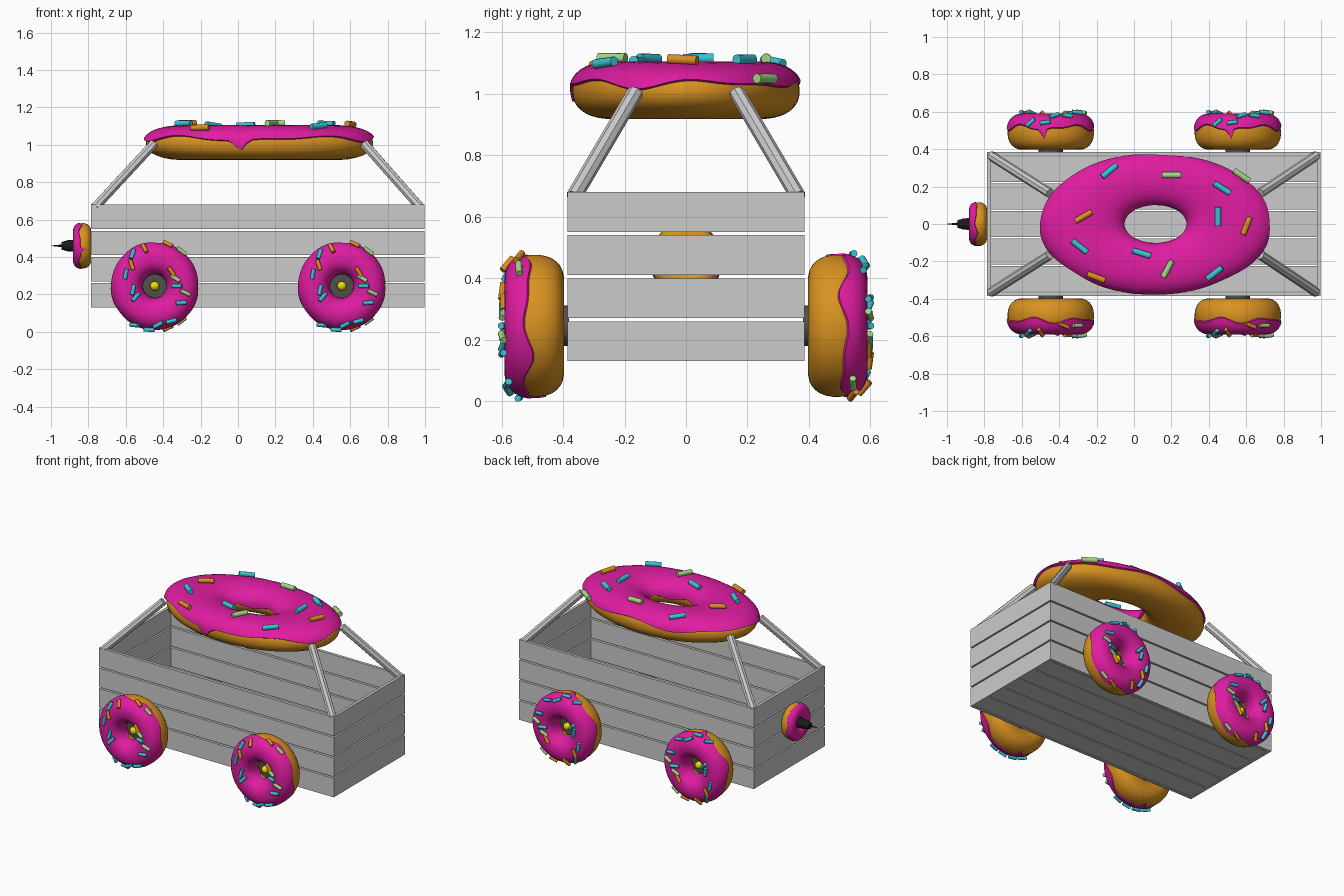
import bpy, bmesh, math
from mathutils import Vector, Matrix, Euler

if "Cube" in bpy.data.objects:
    bpy.data.objects.remove(bpy.data.objects["Cube"])

MAJ, TUBE, N = 0.65, 0.35, 2.25      # unit doughnut: ring radius, tube radius, squareness
ICE = 1.08                           # icing is this much fatter than the dough


def mat(name, r, g, b):
    m = bpy.data.materials.new(name)
    m.diffuse_color = (r, g, b, 1)
    m.use_nodes = True
    m.node_tree.nodes["Principled BSDF"].inputs["Base Color"].default_value = m.diffuse_color
    return m


DOUGH = mat("dough", 0.70, 0.29, 0.015)
PINK = mat("icing", 0.75, 0.012, 0.36)
CYAN = mat("cyan", 0.04, 0.56, 0.66)
ORANGE = mat("orange", 0.72, 0.27, 0.015)
GREEN = mat("green", 0.36, 0.68, 0.23)
YELLOW = mat("yellow", 0.85, 0.75, 0.0)
BLACK = mat("black", 0.01, 0.01, 0.01)
DARK = mat("dark", 0.08, 0.08, 0.07)


def finish(name, bm, mats=(), smooth=0):
    bmesh.ops.recalc_face_normals(bm, faces=bm.faces)
    me = bpy.data.meshes.new(name)
    bm.to_mesh(me)
    bm.free()
    ob = bpy.data.objects.new(name, me)
    bpy.context.collection.objects.link(ob)
    for m in mats:
        me.materials.append(m)
    if smooth:
        bpy.ops.object.select_all(action='DESELECT')
        ob.select_set(True)
        bpy.context.view_layer.objects.active = ob
        bpy.ops.object.shade_smooth_by_angle(angle=math.radians(smooth))
    return ob


def box(name, lo, hi):
    lo, hi = Vector(lo), Vector(hi)
    bm = bmesh.new()
    bmesh.ops.create_cube(bm, size=1, matrix=Matrix.Translation((lo + hi) / 2)
                          @ Matrix.Diagonal((*(hi - lo), 1)))
    return finish(name, bm)


def add_rod(bm, a, b, r1, r2, sides):
    a, b = Vector(a), Vector(b)
    rot = (b - a).to_track_quat('Z', 'Y').to_matrix().to_4x4()
    return bmesh.ops.create_cone(bm, cap_ends=True, segments=sides, radius1=r1, radius2=r2,
                                 depth=(b - a).length,
                                 matrix=Matrix.Translation((a + b) / 2) @ rot)


def rod(name, a, b, r1, r2, sides, mats=(), smooth=0):
    bm = bmesh.new()
    add_rod(bm, a, b, r1, r2, sides)
    return finish(name, bm, mats, smooth)


def power(v):
    return math.copysign(abs(v) ** (2 / N), v)


def ring_point(theta, phi, fat):
    r = MAJ + TUBE * fat * power(math.cos(phi))
    return Vector((r * math.cos(theta), r * math.sin(theta), fat * power(math.sin(phi))))


def edges_of_icing(t):
    drip = 0.5 * math.exp(-((t + 1.74) / 0.06) ** 2)
    outer = 0.24 + 0.11 * math.sin(5 * t + 0.6) + 0.07 * math.sin(8 * t + 2) - drip
    inner = math.pi + 0.05 + 0.12 * math.sin(4 * t)
    return outer, inner


def doughnut(name, loc, rot, scale, sprinkles, length, radius, nseg=80):
    xf = Matrix.LocRotScale(Vector(loc), Euler(rot), None)
    full = xf @ Matrix.Diagonal((*scale, 1))
    # dough ring and the wavy icing shell over it
    for part, m in (("dough", DOUGH), ("icing", PINK)):
        bm = bmesh.new()
        rows = []
        for i in range(nseg):
            t = -math.pi + 2 * math.pi * i / nseg
            if part == "dough":
                pts = [ring_point(t, 2 * math.pi * (j + 0.5) / 28, 1) for j in range(28)]
            else:
                p0, p1 = edges_of_icing(t)
                pts = [ring_point(t, p0 + (p1 - p0) * j / 16, ICE) for j in range(17)]
                pts = [ring_point(t, p0 - 0.04, 0.98)] + pts + [ring_point(t, p1 + 0.04, 0.98)]
            rows.append([bm.verts.new(full @ p) for p in pts])
        k = len(rows[0])
        for i in range(nseg):
            a, b = rows[i], rows[(i + 1) % nseg]
            for j in range(k if part == "dough" else k - 1):
                bm.faces.new((a[j], b[j], b[(j + 1) % k], a[(j + 1) % k]))
        finish(f"{name}_{part}", bm, [m], 60)
    if not sprinkles:
        return
    # sprinkles lying on the icing
    bm = bmesh.new()
    for x, y, ang, col in sprinkles:
        u, v = x / scale[0], y / scale[1]
        c = max(-0.97, min(0.97, (math.hypot(u, v) - MAJ) / (TUBE * ICE)))
        phi, theta = math.acos(math.copysign(abs(c) ** (N / 2), c)), math.atan2(v, u)
        S = Matrix.Diagonal(scale)
        p = S @ ring_point(theta, phi, ICE)
        du = S @ ring_point(theta + 0.01, phi, ICE) - p
        dv = S @ ring_point(theta, phi - 0.01, ICE) - p
        n = dv.cross(du).normalized()
        d = Vector((math.cos(ang), math.sin(ang), 0))
        d = (d - n * d.dot(n)).normalized() * length / 2
        p += n * radius * 0.7
        old = set(bm.faces)
        add_rod(bm, xf @ (p - d), xf @ (p + d), radius, radius, 12)
        for f in set(bm.faces) - old:
            f.material_index = col
    finish(f"{name}_sprinkles", bm, [CYAN, ORANGE, GREEN], 40)


# crate walls: four rows of planks on each side
X0, X1, Y, T = -0.785, 0.998, 0.386, 0.02
for i in range(4):
    z0 = 0.13 + i * 0.14
    z1 = z0 + 0.13
    for s in (-1, 1):
        ya, yb = sorted((s * Y, s * (Y - T)))
        box("side_plank", (X0, ya, z0), (X1, yb, z1))
    box("end_plank", (X0, -Y + T, z0), (X0 + T, Y - T, z1))
    box("end_plank", (X1 - T, -Y + T, z0), (X1, Y - T, z1))

# crate floor: five lengthwise planks
pitch = 2 * (Y - T) / 5
for i in range(5):
    y0 = -Y + T + i * pitch
    box("floor_plank", (X0 + T, y0 + 0.004, 0.131), (X1 - T, y0 + pitch - 0.004, 0.151))

# roof posts
for s in (-1, 1):
    rod("roof_post", (-0.765, s * 0.365, 0.665), (-0.45, s * 0.165, 1.005), 0.026, 0.026, 8)
    rod("roof_post", (0.975, s * 0.365, 0.665), (0.675, s * 0.165, 1.005), 0.026, 0.026, 8)

# roof doughnut, sprinkles as x, y, degrees, colour
roof = [(-0.13, 0.28, 42, 0), (0.2, 0.26, 0, 2), (0.57, 0.25, -35, 2), (0.47, 0.19, -32, 0),
        (0.45, 0.04, 90, 0), (0.60, -0.01, 68, 1), (-0.27, 0.04, 30, 1), (-0.29, -0.12, -38, 0),
        (0.04, -0.16, -18, 0), (0.18, -0.24, 62, 2), (0.43, -0.26, 40, 0), (-0.2, -0.28, -20, 1)]
RX = 0.115
doughnut("roof", (RX, 0, 1.008), (0, 0, 0), (0.607, 0.37, 0.09),
         [(x - RX, y, math.radians(a), c) for x, y, a, c in roof], 0.1, 0.016, 120)

# wheels with hubs
R = 0.231
wheel = []
for i in range(17):
    a, r = i * 2.4, R * (0.52, 0.72, 0.88, 0.99)[i % 4]
    wheel.append((r * math.cos(a), r * math.sin(a), i * 1.9, (0, 1, 0, 2, 0)[i % 5]))
for x in (-0.445, 0.555):
    for s, side in ((-1, "front"), (1, "back")):
        doughnut(f"{side}_wheel", (x, s * 0.49, 0.245), (-s * math.pi / 2, 0, 0),
                 (R, R, 0.093), wheel, 0.056, 0.011)
        rod("hub", (x, s * 0.38, 0.245), (x, s * 0.475, 0.245), 0.066, 0.066, 24, [DARK], 40)
        bm = bmesh.new()
        bmesh.ops.create_uvsphere(bm, u_segments=16, v_segments=10, radius=0.025,
                                  matrix=Matrix.Translation((x, s * 0.495, 0.245)))
        finish("hub_cap", bm, [YELLOW], 60)

# nose doughnut with black spike
doughnut("nose", (-0.832, 0, 0.46), (0, -math.pi / 2, 0), (0.121, 0.116, 0.046), [], 0, 0)
rod("nose_plug", (-0.79, 0, 0.46), (-0.91, 0, 0.46), 0.036, 0.03, 12, [BLACK], 40)
rod("nose_collar", (-0.91, 0, 0.46), (-0.945, 0, 0.46), 0.03, 0.02, 12, [BLACK], 40)
rod("nose_spike", (-0.945, 0, 0.46), (-1.0, 0, 0.46), 0.007, 0.001, 8, [BLACK], 40)
